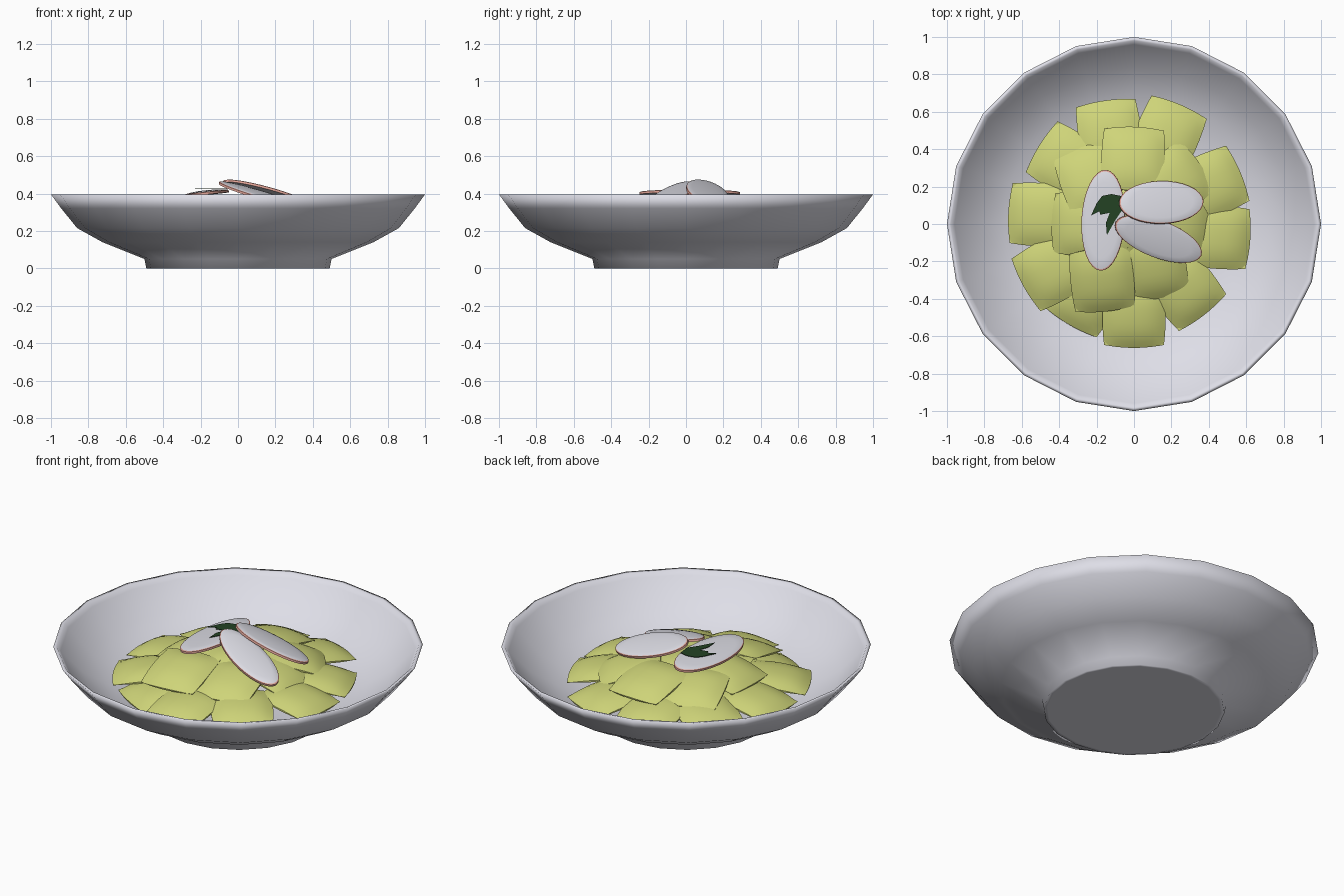
import bpy, bmesh, math

if "Cube" in bpy.data.objects:
    bpy.data.objects.remove(bpy.data.objects["Cube"])


def mat(name, rgb):
    m = bpy.data.materials.new(name)
    m.diffuse_color = (*rgb, 1)
    m.use_nodes = True
    m.node_tree.nodes["Principled BSDF"].inputs["Base Color"].default_value = m.diffuse_color
    return m


CERAMIC = mat("white_ceramic", (0.73, 0.73, 0.80))
PASTA = mat("green_pasta", (0.62, 0.66, 0.19))
FLESH = mat("radish_white", (0.71, 0.71, 0.77))
SKIN = mat("radish_pink", (0.76, 0.37, 0.31))
LEAF = mat("herb_green", (0.017, 0.055, 0.017))


def make_mesh(bm, name, mats):
    bmesh.ops.recalc_face_normals(bm, faces=bm.faces[:])
    me = bpy.data.meshes.new(name)
    bm.to_mesh(me)
    bm.free()
    for m in mats:
        me.materials.append(m)
    return me


def add_object(name, me, loc=(0, 0, 0), rot=(0, 0, 0)):
    ob = bpy.data.objects.new(name, me)
    bpy.context.collection.objects.link(ob)
    ob.location = loc
    ob.rotation_euler = [math.radians(a) for a in rot]
    return ob


def smooth(ob, angle):
    bpy.ops.object.select_all(action='DESELECT')
    ob.select_set(True)
    bpy.context.view_layer.objects.active = ob
    bpy.ops.object.shade_smooth_by_angle(angle=math.radians(angle))


# Bowl: 20-sided lathed profile, outside then inside, smooth all over
profile = [(0, 0), (0.47, 0), (0.49, 0), (0.50, 0.05), (0.725, 0.14),
           (0.86, 0.215), (0.945, 0.32), (1.0, 0.395), (0.98, 0.393),
           (0.96, 0.37), (0.84, 0.245), (0.70, 0.165), (0.50, 0.095), (0, 0.08)]
bm = bmesh.new()
vs = [bm.verts.new((r, 0, z)) for r, z in profile]
es = [bm.edges.new(p) for p in zip(vs, vs[1:])]
bmesh.ops.spin(bm, geom=vs + es, cent=(0, 0, 0), axis=(0, 0, 1),
               angle=math.tau, steps=20)
bmesh.ops.remove_doubles(bm, verts=bm.verts[:], dist=1e-4)
smooth(add_object("bowl", make_mesh(bm, "bowl", [CERAMIC])), 179)

# Pasta pillow: gently domed square with bulging edges and drooping corners
bm = bmesh.new()
bmesh.ops.create_grid(bm, x_segments=10, y_segments=10, size=1)
for v in bm.verts:
    x, y = v.co.x, v.co.y
    dome = 0.036 * (1 - abs(x) ** 2.6) * (1 - abs(y) ** 2.6)
    v.co = (0.160 * x * (1 + 0.09 * (1 - y * y)),
            0.160 * y * (1 + 0.06 * (1 - x * x)),
            dome - 0.010 * x * x * y * y)
# underside: flatter mirrored copy joined along the border
geom = bmesh.ops.duplicate(bm, geom=bm.faces[:])
low = [g for g in geom["geom"] if isinstance(g, bmesh.types.BMVert)]
for v in low:
    v.co.z = v.co.z * -0.4 - 0.010
bmesh.ops.bridge_loops(bm, edges=[e for e in bm.edges if e.is_boundary])
pillow = make_mesh(bm, "pasta_pillow", [PASTA])

# x, y, z, outward direction, tilt
pieces = [
    (-0.13, 0.49, 0.235, 98, 9), (0.18, 0.48, 0.232, 67, 9),
    (0.41, 0.21, 0.235, 23, 9), (0.45, -0.07, 0.228, -4, 9),
    (0.27, -0.35, 0.232, -52, 9), (0.0, -0.49, 0.228, -90, 9),
    (-0.26, -0.39, 0.205, -120, 9), (-0.44, -0.25, 0.235, -151, 9),
    (-0.50, 0.05, 0.232, 177, 9), (-0.36, 0.33, 0.235, 148, 9),
    (-0.005, 0.35, 0.322, 88, 13), (-0.23, 0.25, 0.305, 109, 14),
    (0.215, 0.225, 0.308, 35, 15), (0.23, 0.01, 0.302, 0, 15),
    (-0.27, 0.0, 0.318, 178, 12), (0.11, -0.23, 0.302, -80, 14),
    (-0.17, -0.30, 0.318, -84, 14), (-0.01, 0.03, 0.335, 20, 4),
]
for i, (x, y, z, yaw, tilt) in enumerate(pieces):
    ob = add_object(f"pasta_{i + 1:02d}", pillow, (x, y, z), (0, tilt, yaw))
    if i == 0:
        smooth(ob, 45)


# Radish slices: thin domed ellipses with a narrow pink rim
def radish(name, a, b, loc, rot):
    bm = bmesh.new()
    rings = [(0, -0.006), (1, -0.006), (1, 0.006), (0.97, 0.009),
             (0.75, 0.013), (0.4, 0.017), (0, 0.018)]
    vs = [bm.verts.new((r, 0, z)) for r, z in rings]
    es = [bm.edges.new(p) for p in zip(vs, vs[1:])]
    bmesh.ops.spin(bm, geom=vs + es, cent=(0, 0, 0), axis=(0, 0, 1),
                   angle=math.tau, steps=32)
    bmesh.ops.remove_doubles(bm, verts=bm.verts[:], dist=1e-4)
    for f in bm.faces:
        inner = min(v.co.xy.length for v in f.verts)
        f.material_index = 1 if inner > 0.9 else 0
    bmesh.ops.scale(bm, vec=(a, b, 1), verts=bm.verts[:])
    smooth(add_object(name, make_mesh(bm, name, [FLESH, SKIN]), loc, rot), 40)


radish("radish_slice_left", 0.27, 0.116, (-0.165, 0.02, 0.400), (-6, 0, 87))
radish("radish_slice_back", 0.233, 0.117, (0.145, 0.115, 0.402), (-14, 15, 2))
radish("radish_slice_front", 0.255, 0.10, (0.13, -0.08, 0.388), (4, 16, -21))

# Herb leaf: thin jagged plate
outline = [(-0.23, 0.045), (-0.20, 0.11), (-0.17, 0.15), (-0.12, 0.16),
           (-0.07, 0.15), (-0.06, 0.08), (-0.10, 0.02), (-0.145, -0.06),
           (-0.15, 0.005), (-0.13, 0.06), (-0.18, 0.05), (-0.185, 0.068)]
bm = bmesh.new()
bm.faces.new([bm.verts.new((x, y, 0.428)) for x, y in outline])
leaf = add_object("herb_leaf", make_mesh(bm, "herb_leaf", [LEAF]))
leaf.modifiers.new("thickness", 'SOLIDIFY').thickness = 0.003
